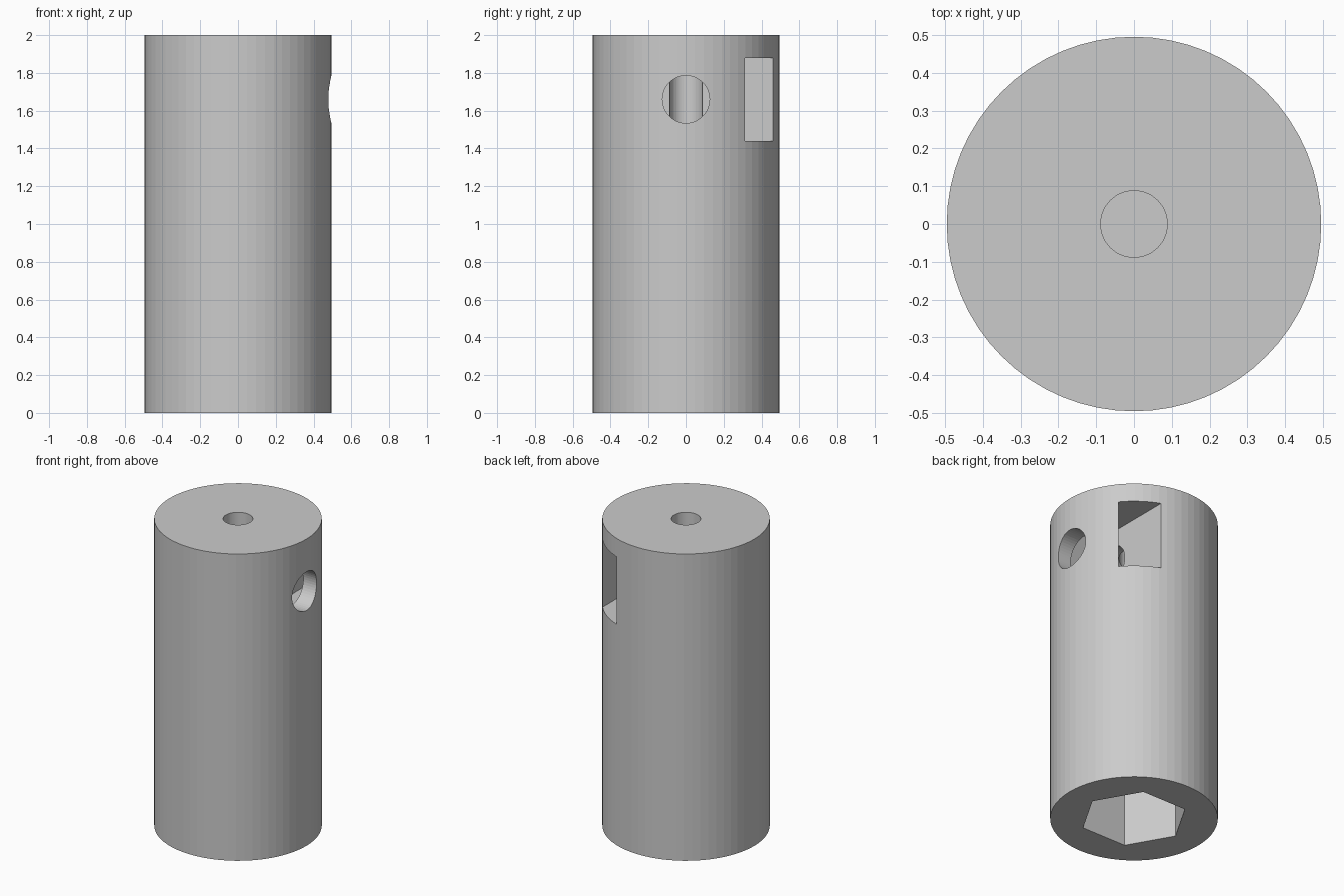
import bpy
import math
from mathutils import Matrix

old = bpy.data.objects.get("Cube")
if old:
    bpy.data.objects.remove(old, do_unlink=True)

HEIGHT = 2.0
RADIUS = 0.495
SCREW_Z = 1.66           # height of the clamping screw axis
NUT_X = (0.178, 0.383)   # inner and outer faces of the nut slot
NUT_HALF = 0.22          # half the nut width across flats

grey = bpy.data.materials.new("plain_grey")
grey.use_nodes = True
colour = (0.6, 0.6, 0.6, 1.0)
grey.diffuse_color = colour
grey.node_tree.nodes["Principled BSDF"].inputs["Base Color"].default_value = colour


def prism(name, sides, radius, start, end, along_x=False, z=0.0):
    """Closed prism with a corner on +x, or turned to run along x at height z."""
    bpy.ops.mesh.primitive_cylinder_add(vertices=sides, radius=radius,
                                        depth=end - start)
    obj = bpy.context.object
    obj.name = name
    mid = (start + end) / 2
    # The primitive starts with a corner on +y
    obj.data.transform(Matrix.Rotation(-math.pi / 2, 4, 'Z'))
    if along_x:
        turn = Matrix.Rotation(math.pi / 2, 4, 'Z') @ Matrix.Rotation(math.pi / 2, 4, 'X')
        obj.data.transform(Matrix.Translation((mid, 0, z)) @ turn)
    else:
        obj.data.transform(Matrix.Translation((0, 0, mid)))
    obj.data.materials.append(grey)
    return obj


def cut(target, cutter):
    """Subtract the cutter from the target and discard it."""
    cutter.hide_render = True
    mod = target.modifiers.new(cutter.name, 'BOOLEAN')
    mod.operation = 'DIFFERENCE'
    mod.solver = 'EXACT'
    mod.object = cutter
    bpy.context.view_layer.objects.active = target
    bpy.ops.object.modifier_apply(modifier=mod.name)
    bpy.data.objects.remove(cutter, do_unlink=True)


# Main cylindrical body
body = prism("coupler_body", 64, RADIUS, 0, HEIGHT)

# Blind shaft bore in the top
cut(body, prism("shaft_bore", 48, 0.088, 1.2, HEIGHT + 0.1))

# Hexagonal socket in the bottom
cut(body, prism("hex_socket", 6, 0.32, -0.1, 1.0))

# Screw hole from the left side to the axis
cut(body, prism("screw_hole", 48, 0.126, 0, 0.6, along_x=True, z=SCREW_Z))

# Nut slot open to the back, with a hexagonal seat at its inner end
cut(body, prism("nut_seat", 6, NUT_HALF / math.cos(math.pi / 6), *NUT_X,
                along_x=True, z=SCREW_Z))
bpy.ops.mesh.primitive_cube_add(size=1)
slot = bpy.context.object
slot.name = "nut_slot"
slot.data.transform(Matrix.Translation((sum(NUT_X) / 2, 0.3, SCREW_Z))
                    @ Matrix.Diagonal((NUT_X[1] - NUT_X[0], 0.6, 2 * NUT_HALF, 1)))
slot.data.materials.append(grey)
cut(body, slot)
